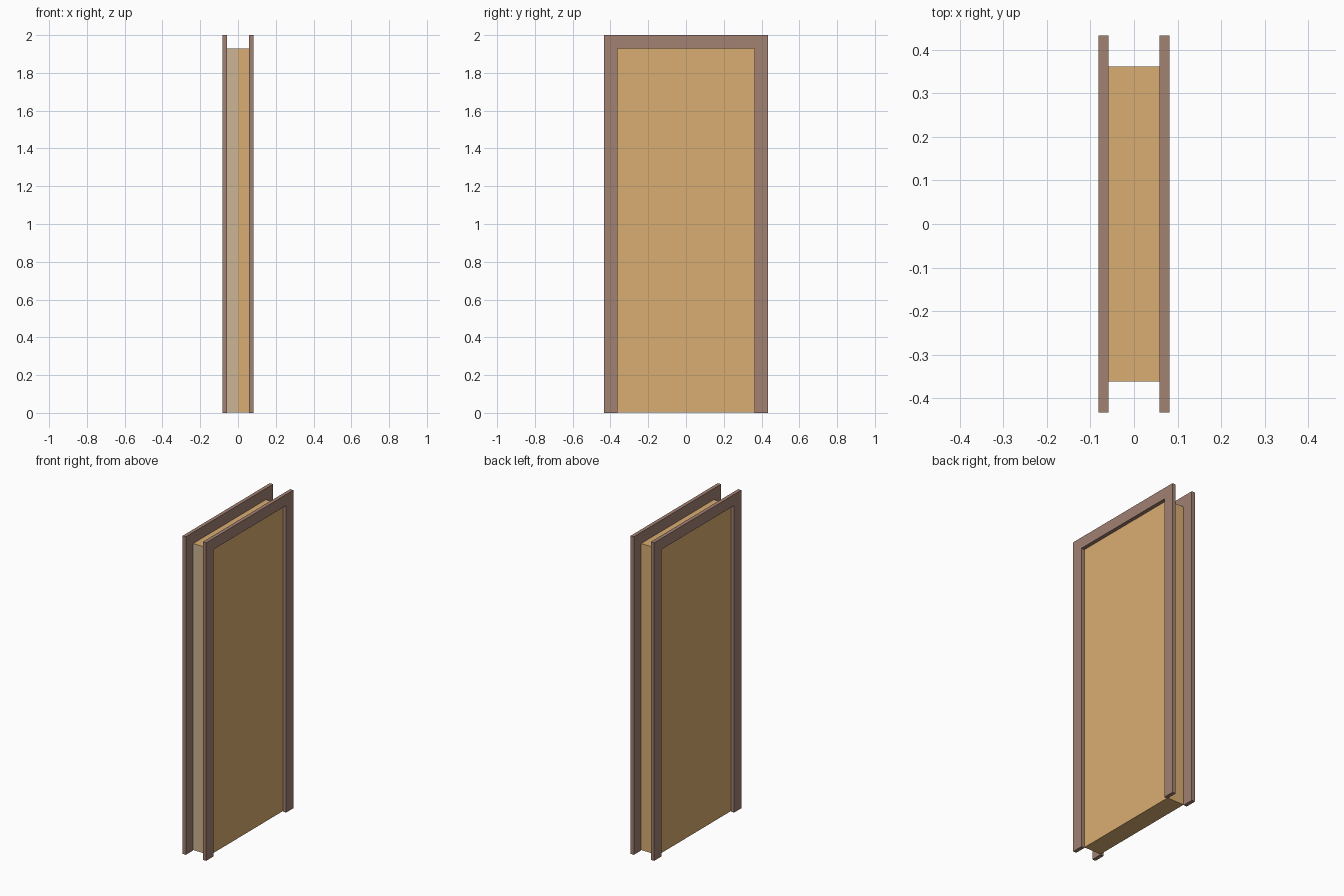
import bpy, bmesh

if "Cube" in bpy.data.objects:
    bpy.data.objects.remove(bpy.data.objects["Cube"])

W, H = 0.433, 2.0          # casing half width, height
OW, OH = 0.362, 1.93       # opening half width, height
XI, XO = 0.059, 0.082      # casing inner / outer face


def material(name, rgb):
    m = bpy.data.materials.new(name)
    m.diffuse_color = (*rgb, 1)
    m.use_nodes = True
    m.node_tree.nodes["Principled BSDF"].inputs["Base Color"].default_value = m.diffuse_color
    return m


wood = material("door_wood", (0.70, 0.42, 0.17))
pale = material("edge_pale", (0.61, 0.46, 0.30))
brown = material("casing_brown", (0.36, 0.22, 0.17))


def add_object(name, bm, mats):
    bmesh.ops.recalc_face_normals(bm, faces=bm.faces)
    me = bpy.data.meshes.new(name)
    bm.to_mesh(me)
    bm.free()
    for m in mats:
        me.materials.append(m)
    ob = bpy.data.objects.new(name, me)
    bpy.context.collection.objects.link(ob)
    return ob


def casing(name, side):
    # U-shaped trim profile extruded through its thickness
    outline = [(-W, 0), (-W, H), (W, H), (W, 0),
               (OW, 0), (OW, OH), (-OW, OH), (-OW, 0)]
    bm = bmesh.new()
    face = bm.faces.new([bm.verts.new((side * XI, y, z)) for y, z in outline])
    ext = bmesh.ops.extrude_face_region(bm, geom=[face], use_keep_orig=True)
    verts = [g for g in ext["geom"] if isinstance(g, bmesh.types.BMVert)]
    bmesh.ops.translate(bm, verts=verts, vec=(side * (XO - XI), 0, 0))
    add_object(name, bm, [brown])


# Trim on both sides of the wall
casing("casing_right", 1)
casing("casing_left", -1)

# Door slab, with its front edge split into a pale and a wood half
bm = bmesh.new()
bmesh.ops.create_cube(bm, size=1)
z0 = 0.003
for v in bm.verts:
    v.co = (v.co.x * 2 * XI, v.co.y * 2 * OW, z0 if v.co.z < 0 else OH)
bmesh.ops.bisect_plane(bm, geom=bm.verts[:] + bm.edges[:] + bm.faces[:],
                       plane_co=(0, 0, 0), plane_no=(1, 0, 0))
bm.normal_update()
for f in bm.faces:
    if f.normal.y < -0.9 and f.calc_center_median().x < 0:
        f.material_index = 1
add_object("door_slab", bm, [wood, pale])
